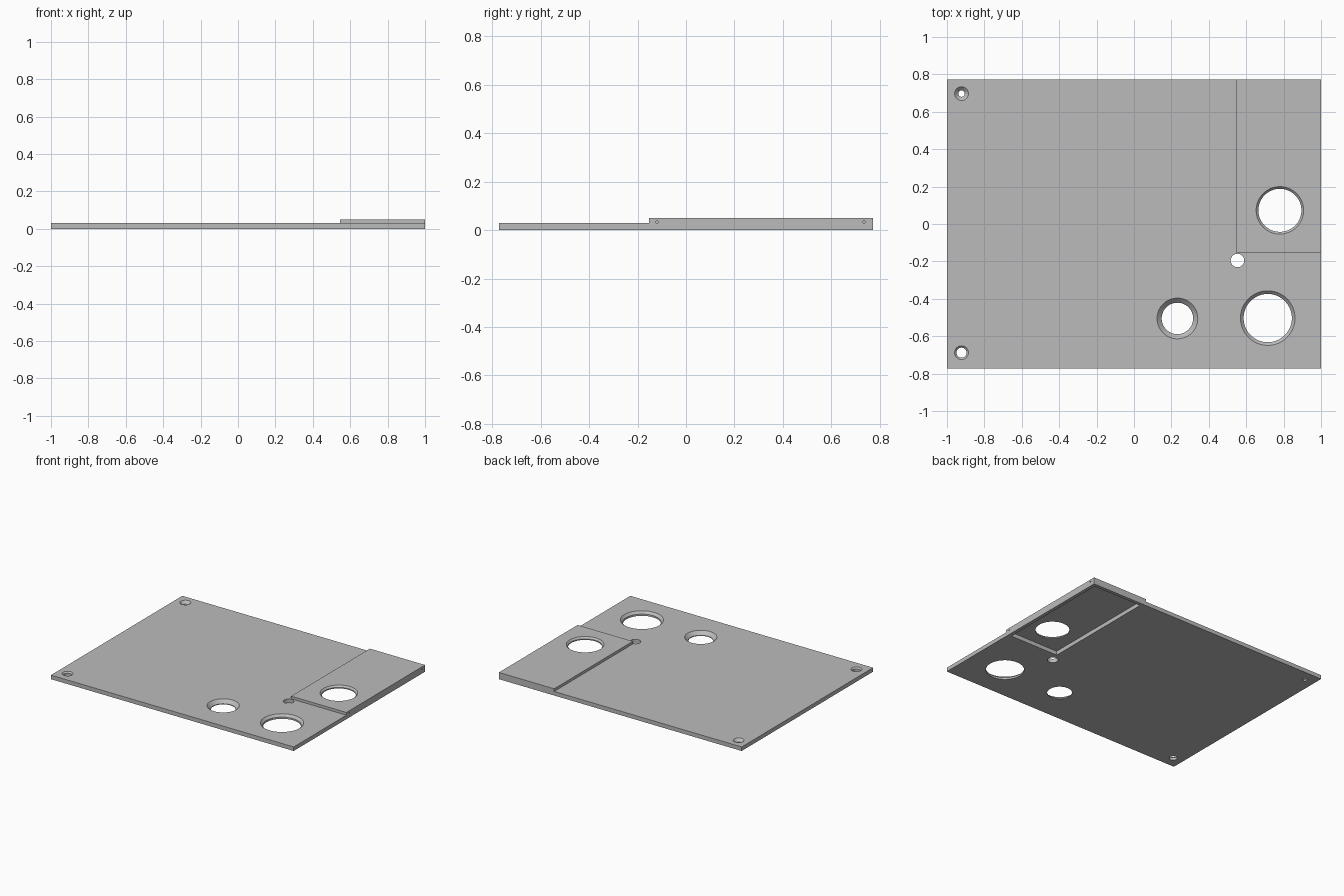
import bpy, bmesh, math

if "Cube" in bpy.data.objects:
    bpy.data.objects.remove(bpy.data.objects["Cube"], do_unlink=True)

HALF_X, HALF_Y = 1.0, 0.773
PLATE_TOP, STEP_TOP = 0.03, 0.05
STEP_X, STEP_Y = 0.545, -0.153

grey = bpy.data.materials.new("plain_grey")
grey.use_nodes = True
colour = (0.5, 0.5, 0.5, 1)
grey.diffuse_color = colour
grey.node_tree.nodes["Principled BSDF"].inputs["Base Color"].default_value = colour


def make_object(name, bm):
    bmesh.ops.recalc_face_normals(bm, faces=bm.faces)
    mesh = bpy.data.meshes.new(name)
    bm.to_mesh(mesh)
    bm.free()
    mesh.materials.append(grey)
    obj = bpy.data.objects.new(name, mesh)
    bpy.context.collection.objects.link(obj)
    return obj


def prism(name, outline, z0, z1):
    """Extrude a flat outline upward."""
    bm = bmesh.new()
    face = bm.faces.new([bm.verts.new((x, y, z0)) for x, y in outline])
    grown = bmesh.ops.extrude_face_region(bm, geom=[face])["geom"]
    verts = [v for v in grown if isinstance(v, bmesh.types.BMVert)]
    bmesh.ops.translate(bm, verts=verts, vec=(0, 0, z1 - z0))
    return make_object(name, bm)


def rectangle(x0, x1, y0, y1):
    return [(x0, y0), (x1, y0), (x1, y1), (x0, y1)]


def bore(name, x, y, radius, chamfer, top, sides=64):
    """Round cutter that widens at 45 degrees toward the top surface."""
    over = 0.01
    profile = [(radius, -over), (radius, top - chamfer)]
    profile.append((radius + chamfer + over, top + over) if chamfer else (radius, top + over))
    bm = bmesh.new()
    rings = []
    for r, z in profile:
        rings.append([bm.verts.new((x + r * math.cos(math.tau * i / sides),
                                    y + r * math.sin(math.tau * i / sides), z))
                      for i in range(sides)])
    for low, high in zip(rings, rings[1:]):
        for i in range(sides):
            j = (i + 1) % sides
            bm.faces.new((low[i], low[j], high[j], high[i]))
    bm.faces.new(rings[0])
    bm.faces.new(rings[-1])
    return make_object(name, bm)


def pin_cutter(name, y):
    """Tiny pin hole through the outer wall of the raised corner."""
    bpy.ops.mesh.primitive_cylinder_add(vertices=12, radius=0.005, depth=0.06,
                                        location=(HALF_X, y, 0.034),
                                        rotation=(0, math.pi / 2, 0))
    obj = bpy.context.object
    obj.name = name
    obj.data.materials.append(grey)
    return obj


# Solid blank
panel = prism("mounting_panel", rectangle(-HALF_X, HALF_X, -HALF_Y, HALF_Y), 0, STEP_TOP)

# Everything outside the raised corner is lowered
cutters = [prism("step_cutter", [(-1.1, -1), (1.1, -1), (1.1, STEP_Y), (STEP_X, STEP_Y),
                                 (STEP_X, 1), (-1.1, 1)], PLATE_TOP, 0.1)]

# Pocket under the raised corner
cutters.append(prism("pocket_cutter", rectangle(0.575, 0.975, -0.127, 0.748), -0.02, 0.03))

# Chamfered openings, screw holes and plain hole
holes = {
    "large_opening": (0.715, -0.503, 0.129, 0.017, PLATE_TOP),
    "medium_opening": (0.232, -0.505, 0.084, 0.025, PLATE_TOP),
    "corner_opening": (0.78, 0.073, 0.115, 0.012, STEP_TOP),
    "back_screw_hole": (-0.922, 0.697, 0.017, 0.02, PLATE_TOP),
    "front_screw_hole": (-0.922, -0.688, 0.027, 0.01, PLATE_TOP),
    "plain_hole": (0.553, -0.195, 0.036, 0, PLATE_TOP),
}
for name, spec in holes.items():
    cutters.append(bore(name + "_cutter", *spec))

# Pin holes in the outer wall
for label, y in (("front", -0.12), ("back", 0.735)):
    cutters.append(pin_cutter(label + "_pin_cutter", y))

# Cut and tidy
bpy.ops.object.select_all(action="DESELECT")
panel.select_set(True)
bpy.context.view_layer.objects.active = panel
for cutter in cutters:
    cutter.hide_render = True
    mod = panel.modifiers.new(cutter.name, "BOOLEAN")
    mod.operation = "DIFFERENCE"
    mod.solver = "EXACT"
    mod.object = cutter
    bpy.ops.object.modifier_apply(modifier=mod.name)
for cutter in cutters:
    bpy.data.objects.remove(cutter, do_unlink=True)

bpy.ops.object.shade_smooth_by_angle(angle=math.radians(30))
